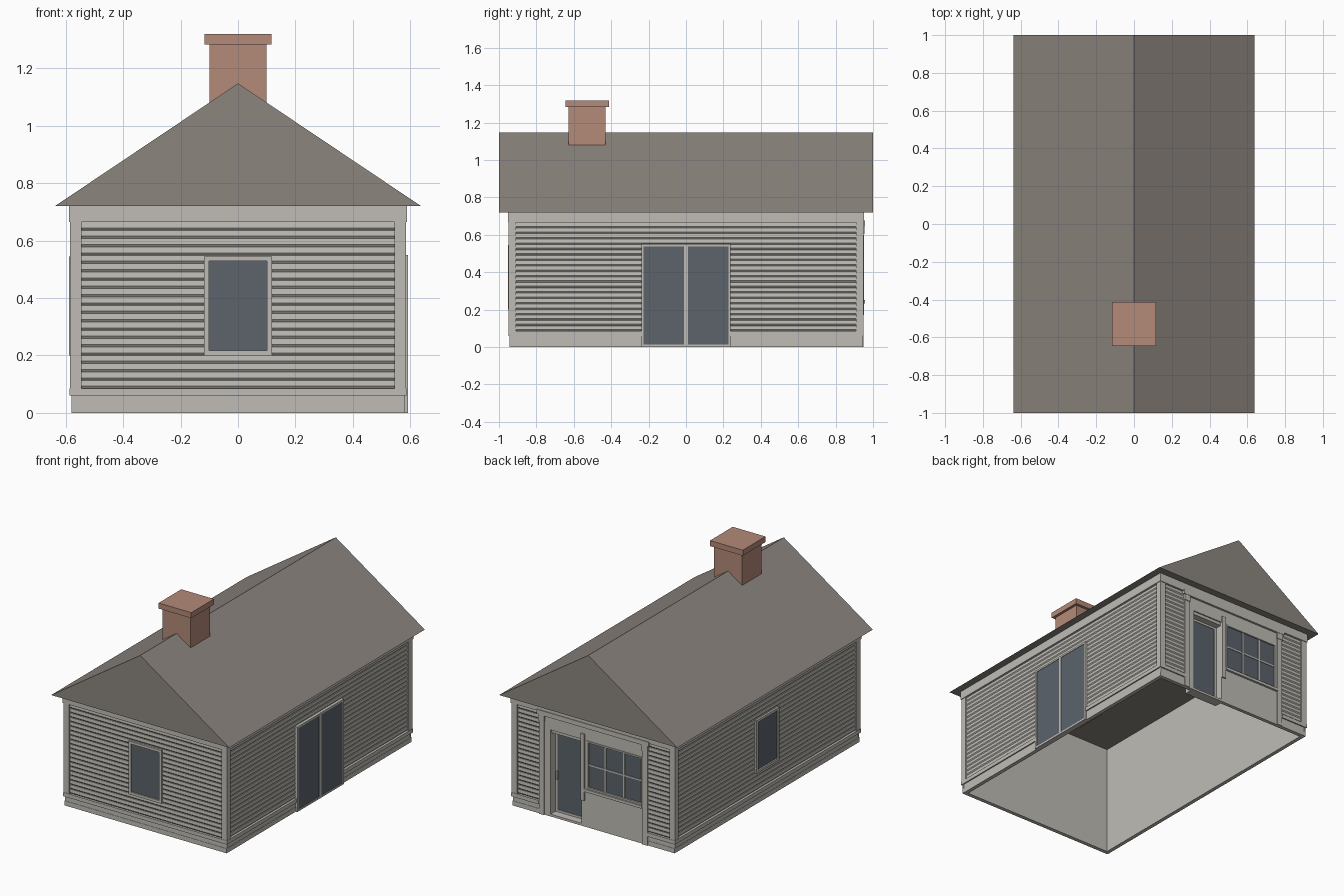
import bpy, bmesh
from math import radians
from mathutils import Matrix, Vector

cube = bpy.data.objects.get("Cube")
if cube:
    bpy.data.objects.remove(cube, do_unlink=True)


def material(name, srgb):
    m = bpy.data.materials.new(name)
    m.use_nodes = True
    col = [(c / 255) ** 2.2 for c in srgb] + [1]
    m.diffuse_color = col
    m.node_tree.nodes["Principled BSDF"].inputs["Base Color"].default_value = col
    return m


PAINT = material("pale_grey_paint", (190, 187, 180))
ROOF = material("warm_grey_roof", (139, 132, 125))
BRICK = material("red_brown_brick", (178, 136, 120))
GLASS = material("blue_grey_glass", (92, 99, 107))

HX, HY, TOP = 0.57, 0.934, 0.72          # wall core half sizes and height
SIDING_LOW, SIDING_HIGH, BOARDS = 0.085, 0.665, 20
# each wall: turn about z, distance from centre, half width
WALLS = {"front": (0, HY, HX), "right": (90, HX, HY),
         "back": (180, HY, HX), "left": (270, HX, HY)}


def finish(name, bm, mat, matrix=Matrix()):
    bmesh.ops.recalc_face_normals(bm, faces=bm.faces)
    bm.transform(matrix)
    mesh = bpy.data.meshes.new(name)
    bm.to_mesh(mesh)
    bm.free()
    mesh.materials.append(mat)
    ob = bpy.data.objects.new(name, mesh)
    bpy.context.collection.objects.link(ob)
    return ob


def box(name, x, y, z, mat, matrix=Matrix()):
    bm = bmesh.new()
    bmesh.ops.create_cube(bm, size=1)
    for v in bm.verts:
        v.co = Vector([r[0] + (c + 0.5) * (r[1] - r[0]) for c, r in zip(v.co, (x, y, z))])
    return finish(name, bm, mat, matrix)


def wall_matrix(wall):
    turn, dist, _ = WALLS[wall]
    return Matrix.Rotation(radians(turn), 4, 'Z') @ Matrix.Translation((0, -dist, 0))


def panel(name, wall, u, z, out, mat=PAINT):
    """Box on a wall: u runs rightwards seen from outside, out is outwards."""
    return box(f"{wall}_{name}", u, (-out[1], -out[0]), z, mat, wall_matrix(wall))


def siding(name, wall, u):
    """Lapped boards with a sloping underside."""
    bm = bmesh.new()
    step = (SIDING_HIGH - SIDING_LOW) / BOARDS
    profile = []
    for i in range(BOARDS):
        z = SIDING_LOW + i * step
        profile += [(0.001, z), (0.007, z + 0.28 * step), (0.005, z + 0.98 * step)]
    profile.append((0.001, SIDING_HIGH))
    rows = [[bm.verts.new((s, -o, z)) for s in u] for o, z in profile]
    for a, b in zip(rows, rows[1:]):
        bm.faces.new((a[0], a[1], b[1], b[0]))
    ob = finish(f"{wall}_{name}", bm, PAINT, wall_matrix(wall))
    # open sheet: make it face outwards
    out = wall_matrix(wall).to_3x3() @ Vector((0, -1, 0))
    if sum((p.normal.dot(out) for p in ob.data.polygons)) < 0:
        ob.data.flip_normals()


def frame(name, wall, u, z, border, out):
    (a, b), (c, d) = u, z
    for i, s in enumerate(((a, a + border), (b - border, b))):
        panel(f"{name}_stile_{i}", wall, s, z, out)
    for i, s in enumerate(((c, c + border), (d - border, d))):
        panel(f"{name}_rail_{i}", wall, (a + border, b - border), s, out)


# wall cores, with an alcove opening for the back door
ALCOVE = (-0.31, -0.09)
for wall, (_, _, w) in WALLS.items():
    if wall == "back":
        panel("core_a", wall, (-w, ALCOVE[0]), (0, TOP), (-0.015, 0))
        panel("core_b", wall, (ALCOVE[1], w), (0, TOP), (-0.015, 0))
        panel("core_top", wall, ALCOVE, (0.54, TOP), (-0.015, 0))
    else:
        panel("core", wall, (-w, w), (0, TOP), (-0.015, 0))

# siding, corner boards, base boards and frieze
SHOP = 0.39
for wall, (_, _, w) in WALLS.items():
    panel("frieze", wall, (-w - 0.018, w + 0.018), (SIDING_HIGH, TOP), (0, 0.018))
    runs = [(-w, -SHOP), (SHOP, w)] if wall == "back" else [(-w, w)]
    for i, (a, b) in enumerate(runs):
        siding(f"siding_{i}", wall, (a, b))
        a -= 0.01 if a == -w else 0
        b += 0.01 if b == w else 0
        panel(f"plinth_{i}", wall, (a, b), (0, 0.03), (0, 0.010))
        panel(f"base_board_{i}", wall, (a, b), (0.03, 0.06), (0, 0.008))
        panel(f"water_table_{i}", wall, (a - 0.006 * (a < -w), b + 0.006 * (b > w)),
              (0.06, SIDING_LOW), (0, 0.016))
    for side, s in (("a", -1), ("b", 1)):
        u = sorted((s * (w - 0.025), s * (w + 0.014)))
        panel(f"corner_board_{side}", wall, u, (SIDING_LOW, SIDING_HIGH), (0, 0.014))

# matching windows on the front and left walls
for wall in ("front", "left"):
    frame("window_frame", wall, (-0.118, 0.118), (0.2, 0.545), 0.017, (0, 0.018))
    panel("window_glass", wall, (-0.101, 0.101), (0.217, 0.528), (0.002, 0.009), GLASS)

# sliding doors on the right wall
frame("door_frame", "right", (-0.238, 0.238), (0, 0.55), 0.012, (0, 0.021))
panel("door_mullion", "right", (-0.01, 0.01), (0.012, 0.538), (0, 0.021))
for i, u in enumerate(((-0.226, -0.01), (0.01, 0.226))):
    panel(f"door_glass_{i}", "right", u, (0.005, 0.545), (0.011, 0.018), GLASS)

# recessed back door
A, B = ALCOVE
panel("alcove_side_a", "back", (A - 0.01, A), (0, 0.55), (-0.06, 0))
panel("alcove_side_b", "back", (B, B + 0.01), (0, 0.55), (-0.06, 0))
panel("alcove_ceiling", "back", (A, B), (0.54, 0.55), (-0.06, 0))
panel("threshold", "back", (A, B), (0, 0.015), (-0.06, 0.008))
panel("door_slab", "back", (A, B), (0.015, 0.54), (-0.06, -0.05))
frame("back_door_frame", "back", (A, B), (0.015, 0.54), 0.014, (-0.05, -0.042))
panel("door_pane", "back", (A + 0.014, B - 0.014), (0.029, 0.526), (-0.05, -0.045), GLASS)
panel("door_handle", "back", (A + 0.012, A + 0.02), (0.23, 0.28), (-0.045, -0.028))

# shopfront panelling around the door and display window
W0, W1, Z0, Z1 = -0.05, 0.345, 0.25, 0.56
panel("shop_edge", "back", (-SHOP, A), (0, 0.56), (0, 0.008))
panel("shop_bulkhead", "back", (B, SHOP), (0, Z0), (0, 0.008))
panel("shop_header", "back", (-SHOP, SHOP), (0.56, SIDING_HIGH), (0, 0.008))
panel("shop_stile_a", "back", (B, W0), (Z0, Z1), (0, 0.008))
panel("shop_stile_b", "back", (W1, SHOP), (Z0, Z1), (0, 0.008))
panel("header_moulding", "back", (-SHOP - 0.01, SHOP + 0.01), (0.645, 0.675), (0, 0.022))
for i, u in enumerate((-0.37, 0.37)):
    panel(f"pilaster_{i}", "back", (u - 0.018, u + 0.018), (0, 0.645), (0, 0.016))
    panel(f"pilaster_cap_{i}", "back", (u - 0.022, u + 0.022), (0.605, 0.645), (0, 0.02))
panel("window_post", "back", (-0.09, -0.062), (0.17, 0.6), (0, 0.018))

# display window with three by two panes
panel("shop_glass", "back", (W0, W1), (Z0, Z1), (0, 0.002), GLASS)
frame("shop_window_frame", "back", (W0, W1), (Z0, Z1), 0.01, (0, 0.012))
for i in (1, 2):
    u = W0 + (W1 - W0) * i / 3
    panel(f"shop_mullion_{i}", "back", (u - 0.005, u + 0.005), (Z0, Z1), (0, 0.007))
mid = (Z0 + Z1) / 2
panel("shop_glazing_bar", "back", (W0, W1), (mid - 0.005, mid + 0.005), (0, 0.006))
panel("shop_sill", "back", (W0 - 0.012, W1 + 0.005), (Z0 - 0.018, Z0), (0, 0.022))

# gable roof
bm = bmesh.new()
ends = [[bm.verts.new(p) for p in ((-0.637, y, TOP), (0.637, y, TOP), (0, y, 1.147))]
        for y in (-1, 1)]
for tri in ends:
    bm.faces.new(tri)
for i in range(3):
    j = (i + 1) % 3
    bm.faces.new((ends[0][i], ends[0][j], ends[1][j], ends[1][i]))
finish("roof", bm, ROOF)

# chimney
box("chimney_stack", (-0.1, 0.1), (-0.628, -0.43), (0.58, 1.285), BRICK)
box("chimney_cap", (-0.117, 0.117), (-0.645, -0.413), (1.283, 1.319), BRICK)
